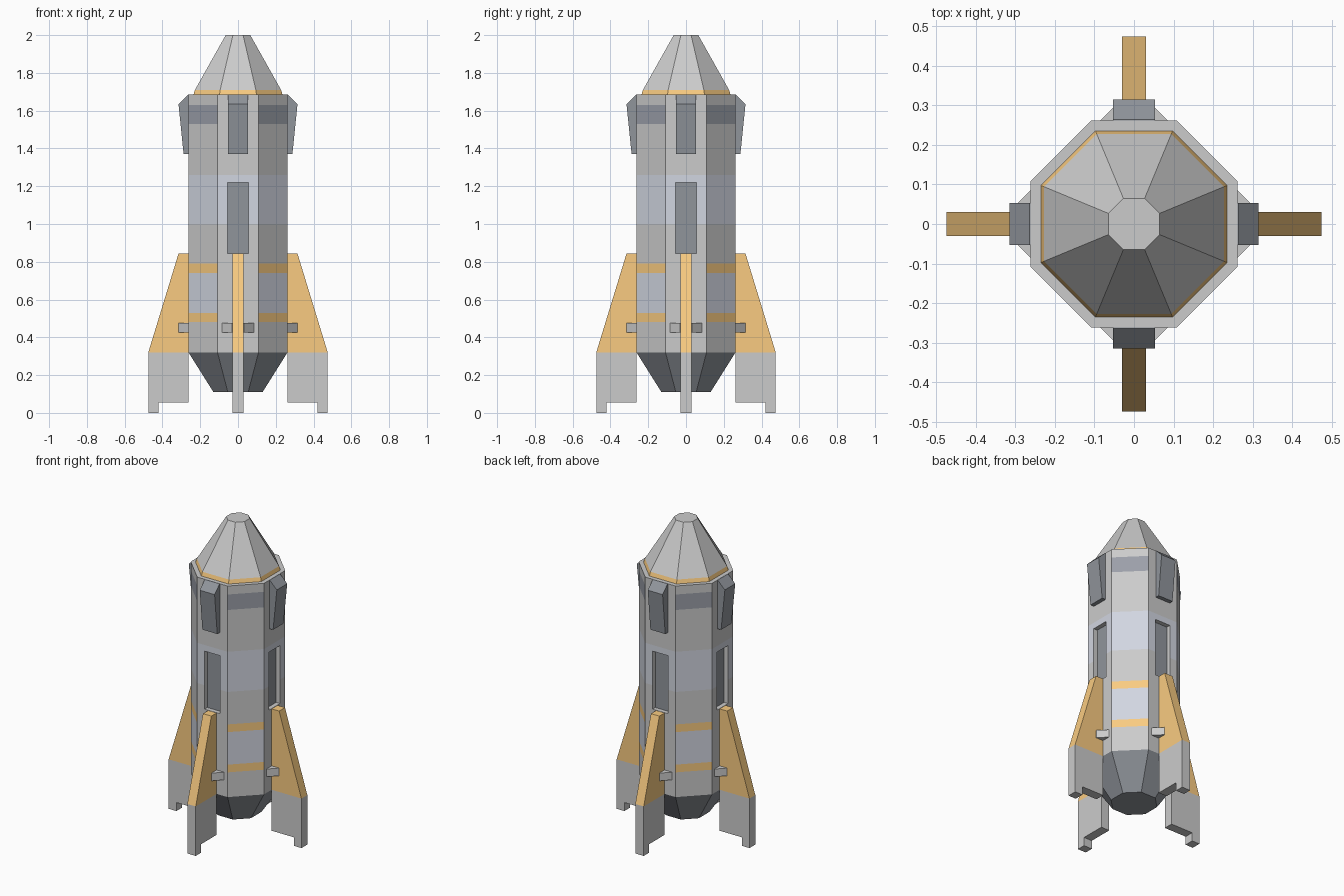
import bpy, bmesh
from math import pi, cos, sin
from mathutils import Matrix, Vector

if "Cube" in bpy.data.objects:
    bpy.data.objects.remove(bpy.data.objects["Cube"])


def mat(name, r, g, b):
    m = bpy.data.materials.new(name)
    m.diffuse_color = (r, g, b, 1)
    m.use_nodes = True
    m.node_tree.nodes["Principled BSDF"].inputs["Base Color"].default_value = m.diffuse_color
    return m


GREY = mat("light_grey", 0.8, 0.8, 0.8)
GOLD = mat("gold", 0.95, 0.6, 0.22)
DARK = mat("dark_grey", 0.28, 0.3, 0.33)
BAND = mat("band_grey", 0.33, 0.35, 0.4)
TINT = mat("blue_grey", 0.64, 0.67, 0.75)
MATS = [GREY, GOLD, DARK, BAND, TINT]


def make(name, bm, mats):
    bmesh.ops.recalc_face_normals(bm, faces=bm.faces)
    me = bpy.data.meshes.new(name)
    bm.to_mesh(me)
    bm.free()
    for m in mats:
        me.materials.append(m)
    ob = bpy.data.objects.new(name, me)
    bpy.context.collection.objects.link(ob)
    return ob


def lathe(name, rows):
    """Eight-sided stack; rows = (z, apothem, diagonal material, flat material) going up."""
    bm = bmesh.new()
    rings = []
    for z, a, *_ in rows:
        r = a / cos(pi / 8)
        rings.append([bm.verts.new((r * cos(pi / 8 + i * pi / 4), r * sin(pi / 8 + i * pi / 4), z))
                      for i in range(8)])
    for k in range(len(rows) - 1):
        lo, hi = rings[k], rings[k + 1]
        for i in range(8):
            j = (i + 1) % 8
            f = bm.faces.new((lo[i], lo[j], hi[j], hi[i]))
            f.material_index = MATS.index(rows[k][2 if i % 2 == 0 else 3])
    bm.faces.new(rings[0]).material_index = MATS.index(rows[0][2])
    bm.faces.new(rings[-1]).material_index = MATS.index(rows[-1][2])
    return make(name, bm, MATS)


def prism(name, pts, lo, hi, material, turn, plan=False):
    """Extrude (radius, z) points sideways, or (radius, side) points upward if plan."""
    bm = bmesh.new()
    base = [bm.verts.new((p[0], p[1], lo) if plan else (p[0], lo, p[1])) for p in pts]
    f = bm.faces.new(base)
    new = bmesh.ops.extrude_face_region(bm, geom=[f])["geom"]
    vec = Vector((0, 0, hi - lo)) if plan else Vector((0, hi - lo, 0))
    bmesh.ops.translate(bm, vec=vec, verts=[v for v in new if isinstance(v, bmesh.types.BMVert)])
    bmesh.ops.transform(bm, matrix=Matrix.Rotation(turn * pi / 2, 4, 'Z'), verts=bm.verts)
    return make(name, bm, [material])


# Octagonal hull with painted bands and tapered engine end
hull = lathe("hull", [
    (0.11, 0.13, DARK, DARK),
    (0.32, 0.262, GREY, GREY),
    (0.48, 0.262, GOLD, GREY),
    (0.53, 0.262, TINT, GREY),
    (0.74, 0.262, GOLD, GREY),
    (0.79, 0.262, GREY, GREY),
    (1.00, 0.262, TINT, TINT),
    (1.26, 0.262, GREY, GREY),
    (1.53, 0.262, BAND, GREY),
    (1.63, 0.262, GREY, GREY),
    (1.685, 0.262, GREY, GREY),
])

# Nose cone with gold collar
lathe("nose_cone", [
    (1.68, 0.237, GOLD, GOLD),
    (1.71, 0.228, GREY, GREY),
    (2.00, 0.065, GREY, GREY),
])

# Window recesses cut into the four flat sides
for t in range(4):
    cutter = prism("window_cutter", [(0.232, 0.845), (0.3, 0.845), (0.3, 1.22), (0.232, 1.22)],
                   -0.055, 0.055, GREY, t)
    mod = hull.modifiers.new("window", 'BOOLEAN')
    mod.operation = 'DIFFERENCE'
    mod.solver = 'EXACT'
    mod.object = cutter
    bpy.context.view_layer.objects.active = hull
    bpy.ops.object.modifier_apply(modifier=mod.name)
    bpy.data.objects.remove(cutter)

for t in range(4):
    # Dark window panel at the back of the recess
    prism(f"window_panel_{t}", [(0.225, 0.845), (0.234, 0.845), (0.234, 1.22), (0.225, 1.22)],
          -0.055, 0.055, DARK, t)
    # Gold fin and its grey landing foot
    prism(f"fin_{t}", [(0.25, 0.32), (0.475, 0.32), (0.315, 0.843), (0.25, 0.843)],
          -0.03, 0.03, GOLD, t)
    prism(f"fin_foot_{t}", [(0.262, 0.32), (0.262, 0.055), (0.42, 0.055), (0.42, 0),
                            (0.475, 0), (0.475, 0.32)], -0.03, 0.03, GREY, t)
    # Chamfered bracket crossing the fin
    prism(f"fin_bracket_{t}", [(0.255, -0.085), (0.262, -0.085), (0.315, -0.032),
                               (0.315, 0.032), (0.262, 0.085), (0.255, 0.085)],
          0.425, 0.475, GREY, t, plan=True)
    # Thruster pod under the nose
    prism(f"thruster_pod_{t}", [(0.255, 1.37), (0.288, 1.37), (0.315, 1.635),
                                (0.264, 1.685), (0.255, 1.685)], -0.053, 0.053, DARK, t)
